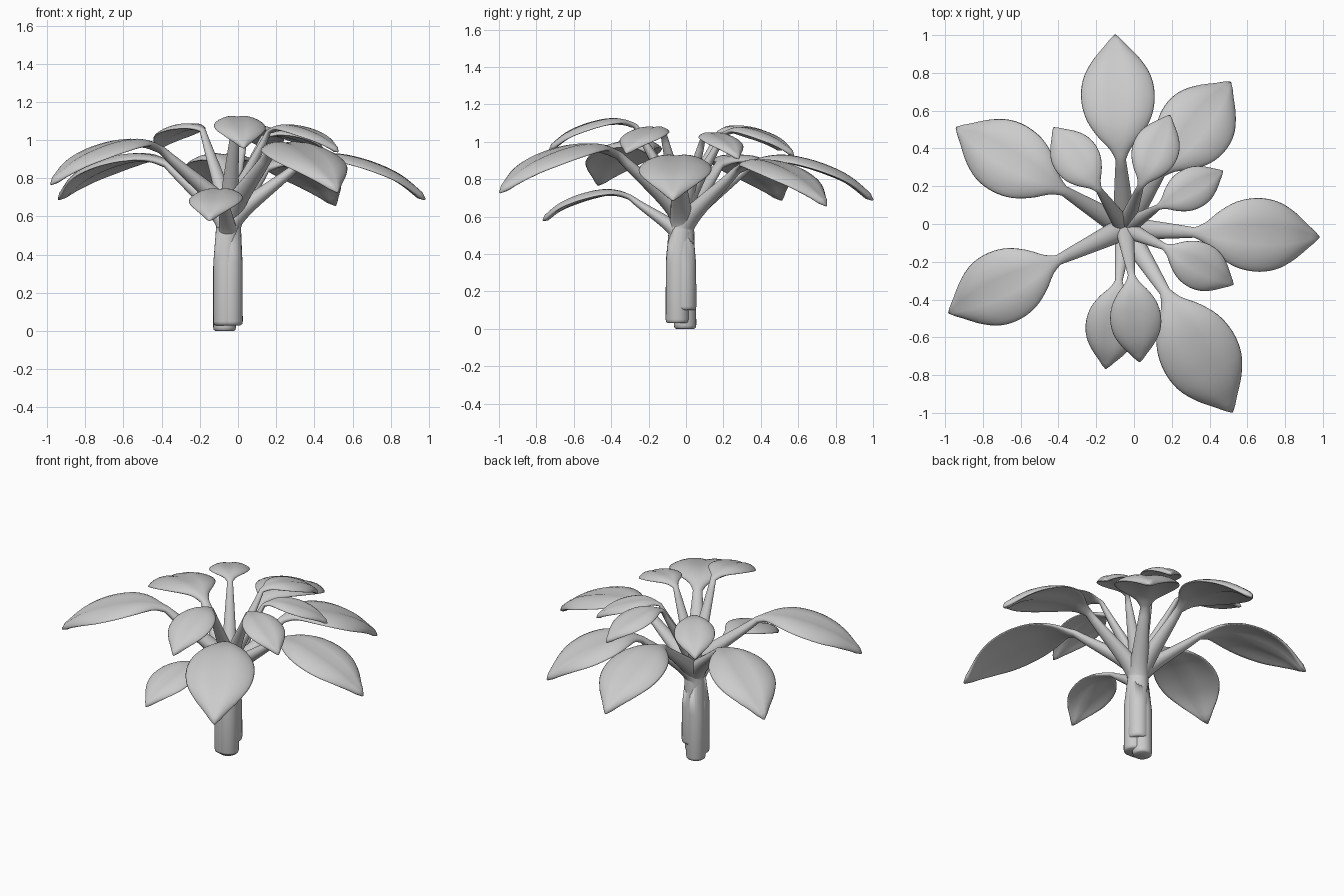
import bpy, bmesh, math
from mathutils import Vector

if "Cube" in bpy.data.objects:
    bpy.data.objects.remove(bpy.data.objects["Cube"])

# name, blade base xy, tip xy, peak height, tip drop, half width, bend height, foot (x, y, z, radius)
INNER = (-0.05, -0.022, 0.11, 0.07)
LEAVES = [
    ("leaf_back", (-0.07, 0.34), (-0.10, 1.0), 0.918, 0.23, 0.195, 0.53, (-0.07, -0.005, 0.0, 0.06)),
    ("leaf_back_right", (0.14, 0.27), (0.51, 0.75), 0.893, 0.235, 0.20, 0.51, (-0.04, -0.008, 0.10, 0.064)),
    ("leaf_right", (0.32, -0.045), (0.98, -0.07), 0.918, 0.23, 0.195, 0.53, INNER),
    ("leaf_front_right", (0.165, -0.36), (0.52, -0.995), 0.978, 0.25, 0.21, 0.57, (-0.039, -0.045, 0.03, 0.064)),
    ("leaf_left_front", (-0.40, -0.19), (-0.98, -0.47), 0.993, 0.225, 0.195, 0.59, (-0.066, -0.045, 0.03, 0.064)),
    ("leaf_left_back", (-0.37, 0.175), (-0.94, 0.51), 0.918, 0.23, 0.195, 0.53, (-0.068, -0.025, 0.03, 0.064)),
    ("leaf_front_low", (-0.08, -0.30), (-0.15, -0.765), 0.735, 0.157, 0.14, 0.46, INNER),
    ("small_leaf_front", (-0.013, -0.27), (0.03, -0.73), 1.115, 0.157, 0.135, 0.60, INNER),
    ("small_leaf_right_front", (0.16, -0.12), (0.525, -0.32), 1.07, 0.132, 0.125, 0.58, INNER),
    ("small_leaf_right_back", (0.13, 0.09), (0.47, 0.28), 1.04, 0.132, 0.11, 0.57, INNER),
    ("small_leaf_back_right", (0.035, 0.20), (0.19, 0.575), 1.068, 0.14, 0.123, 0.58, INNER),
    ("small_leaf_back_left", (-0.185, 0.18), (-0.425, 0.51), 1.075, 0.12, 0.125, 0.58, INNER),
]
# blade position: relative half width, relative height drop
WIDTH = [(0, 0.14), (0.08, 0.27), (0.2, 0.62), (0.35, 0.9), (0.52, 1.0), (0.68, 0.91),
         (0.82, 0.63), (0.92, 0.30), (0.97, 0.14), (1, 0.03)]
DROP = [(0, 0.20), (0.12, 0.08), (0.25, 0.05), (0.4, 0.11), (0.6, 0.28), (0.8, 0.55), (1, 1)]
SIDES = 24


def sample(table, t):
    # smooth interpolation through the table points
    for i in range(len(table) - 1):
        (a, p1), (b, p2) = table[i], table[i + 1]
        if t <= b:
            x0, p0 = table[i - 1] if i > 0 else (a, p1)
            x3, p3 = table[i + 2] if i + 2 < len(table) else (b, p2)
            m1 = (p2 - p0) / (b - x0) * (b - a)
            m2 = (p3 - p1) / (x3 - a) * (b - a)
            s = (t - a) / (b - a)
            return ((2*s**3 - 3*s*s + 1) * p1 + (s**3 - 2*s*s + s) * m1
                    + (3*s*s - 2*s**3) * p2 + (s**3 - s*s) * m2)
    return table[-1][1]


def make_leaf(name, base, tip, peak, drop, half, bend, foot):
    fx, fy, fz, fr = foot
    rings = []  # centre, half width, half thickness, fold depth
    # stalk: upright foot
    rings += [(Vector((fx, fy, fz)), fr * 0.8, fr * 0.8, 0),
              (Vector((fx, fy, fz + 0.006)), fr * 0.95, fr * 0.95, 0),
              (Vector((fx, fy, fz + 0.02)), fr, fr, 0)]
    top = Vector((-0.05, -0.022, bend))
    low = Vector((fx, fy, fz + (bend - fz) * 0.6))
    rings.append((low, fr * 0.98, fr * 0.98, 0))
    # stalk: bend out to the blade
    b = Vector((*base, peak - drop * 0.2))
    c1 = top + Vector((0, 0, 0.08))
    c2 = b - (b - top) * 0.45 + Vector((0, 0, 0.01))
    neck = half * 0.14
    start = 0.066 if half > 0.15 else 0.054
    for i in range(12):
        s = i / 12
        p = top*(1-s)**3 + c1*3*s*(1-s)**2 + c2*3*s*s*(1-s) + b*s**3
        r = neck + (start - neck) * (1 - s**1.4)
        rings.append((p, r, r * (0.9 - 0.15 * s), 0))
    # blade
    for i in range(25):
        t = i / 24
        w = half * sample(WIDTH, t)
        p = Vector((base[0] + (tip[0]-base[0])*t, base[1] + (tip[1]-base[1])*t,
                    peak - drop * sample(DROP, t)))
        thick = 0.008 + half * 0.06
        h = thick + (neck * 0.75 - thick) * max(0, 1 - t * 4)
        h = min(h, w * 0.75)
        rings.append((p, w, h, 0.14 * w * min(1, t * 4)))
    d = Vector((tip[0]-base[0], tip[1]-base[1], 0)).normalized()
    side = Vector((d.y, -d.x, 0))
    bm = bmesh.new()
    prev = None
    for k, (p, w, h, fold) in enumerate(rings):
        if k < 4:
            normal = -d
        else:
            a, c = rings[k - 1][0], rings[min(k + 1, len(rings) - 1)][0]
            normal = side.cross((c - a).normalized()).normalized()
        ring = []
        for j in range(SIDES):
            ang = 2 * math.pi * j / SIDES
            u = math.cos(ang)
            # creased midrib rising to rounded, drooping sides
            lift = fold * (1.9 * abs(u) - 2.6 * u * u)
            ring.append(bm.verts.new(p + side * (u * w) + normal * (h * math.sin(ang) + lift)))
        if prev:
            for j in range(SIDES):
                n = (j + 1) % SIDES
                bm.faces.new((prev[j], prev[n], ring[n], ring[j]))
        else:
            bm.faces.new(ring[::-1])
        prev = ring
    bm.faces.new(prev)
    bmesh.ops.recalc_face_normals(bm, faces=bm.faces)
    for f in bm.faces:
        f.smooth = True
    me = bpy.data.meshes.new(name)
    bm.to_mesh(me)
    bm.free()
    bpy.context.collection.objects.link(bpy.data.objects.new(name, me))


for leaf in LEAVES:
    make_leaf(*leaf)
